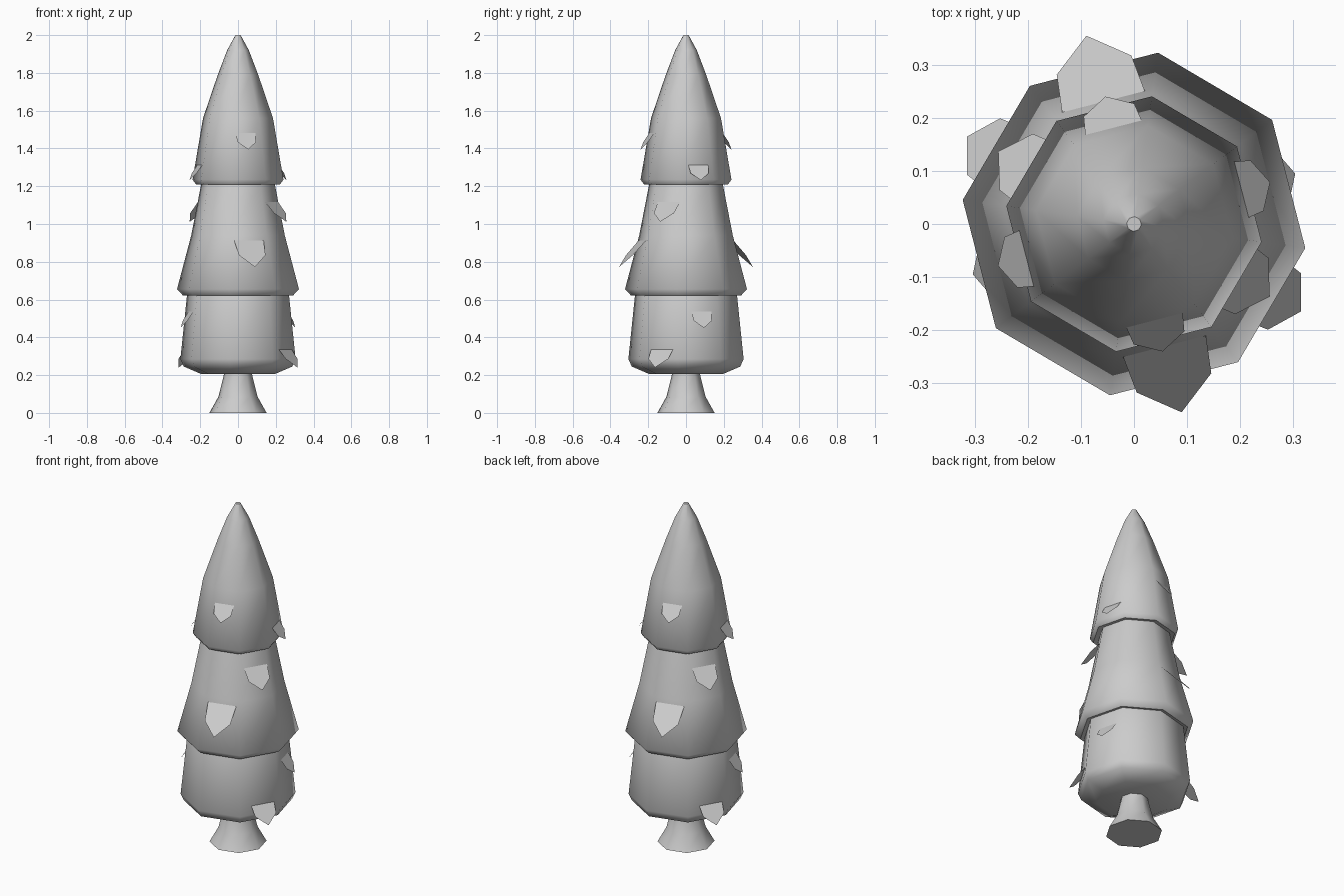
import bpy
import math

default = bpy.data.objects.get("Cube")
if default:
    bpy.data.objects.remove(default, do_unlink=True)

SIDES = 8
TURN = math.radians(-8)

grey = bpy.data.materials.new("plain_grey")
grey.use_nodes = True
grey.diffuse_color = (0.6, 0.6, 0.6, 1)
grey.node_tree.nodes["Principled BSDF"].inputs["Base Color"].default_value = (0.6, 0.6, 0.6, 1)


def add_object(name, verts, faces):
    mesh = bpy.data.meshes.new(name)
    mesh.from_pydata(verts, [], faces)
    mesh.materials.append(grey)
    obj = bpy.data.objects.new(name, mesh)
    bpy.context.collection.objects.link(obj)
    return obj


def lathe(name, profile):
    """Eight-sided turned body from (radius, height) pairs, bottom to top."""
    verts = [(r * math.cos(TURN + math.tau * i / SIDES),
              r * math.sin(TURN + math.tau * i / SIDES), z)
             for r, z in profile for i in range(SIDES)]
    faces = [(k * SIDES + i, k * SIDES + (i + 1) % SIDES,
              (k + 1) * SIDES + (i + 1) % SIDES, (k + 1) * SIDES + i)
             for k in range(len(profile) - 1) for i in range(SIDES)]
    faces.append(tuple(reversed(range(SIDES))))
    faces.append(tuple(range(len(verts) - SIDES, len(verts))))
    obj = add_object(name, verts, faces)
    bpy.ops.object.select_all(action='DESELECT')
    obj.select_set(True)
    bpy.context.view_layer.objects.active = obj
    bpy.ops.object.shade_smooth_by_angle(angle=math.radians(62))


# Trunk and three stacked foliage tiers
lathe("trunk", [(0.153, 0), (0.105, 0.085), (0.076, 0.2), (0.07, 0.26)])
lathe("lower_tier", [(0.2, 0.207), (0.29, 0.245), (0.308, 0.285), (0.272, 0.63), (0.25, 0.68)])
lathe("middle_tier", [(0.25, 0.632), (0.295, 0.622), (0.326, 0.655), (0.25, 0.94),
                      (0.195, 1.22), (0.18, 1.26)])
lathe("top_tier", [(0.18, 1.22), (0.225, 1.21), (0.243, 1.235), (0.187, 1.56),
                   (0.108, 1.79), (0.058, 1.92), (0.014, 2.0)])


def leaf(name, angle, shift, top, tip, width):
    """Pointed flap; top and tip are (radius, height), shift slides it sideways."""
    a = math.radians(angle)
    out, side = (math.cos(a), math.sin(a)), (-math.sin(a), math.cos(a))
    outline = [(-0.5, -0.12), (0.5, -0.12), (0.44, 0.56), (0, 1), (-0.44, 0.56)]
    verts = []
    for u, t in outline:
        r = top[0] + (tip[0] - top[0]) * t
        z = top[1] + (tip[1] - top[1]) * t
        s = shift + u * width
        verts.append((out[0] * r + side[0] * s, out[1] * r + side[1] * s, z))
    add_object(name, verts, [(0, 4, 3, 2, 1)])


# Flaps, each repeated on the opposite side
flaps = [
    ("top_front_leaf", -75.5, -0.008, (0.186, 1.48), (0.246, 1.395), 0.112),
    ("top_side_leaf", 14.5, 0.012, (0.21, 1.315), (0.268, 1.232), 0.112),
    ("middle_upper_leaf", -30.5, 0.012, (0.2, 1.115), (0.29, 1.012), 0.14),
    ("middle_lower_leaf", -75.5, -0.002, (0.236, 0.915), (0.366, 0.772), 0.165),
    ("lower_upper_leaf", 14.5, 0.016, (0.262, 0.535), (0.318, 0.45), 0.112),
    ("lower_lower_leaf", -30.5, 0.018, (0.272, 0.345), (0.355, 0.24), 0.14),
]
for name, angle, shift, top, tip, width in flaps:
    for suffix, turn in (("_a", 0), ("_b", 180)):
        leaf(name + suffix, angle + turn, shift, top, tip, width)
